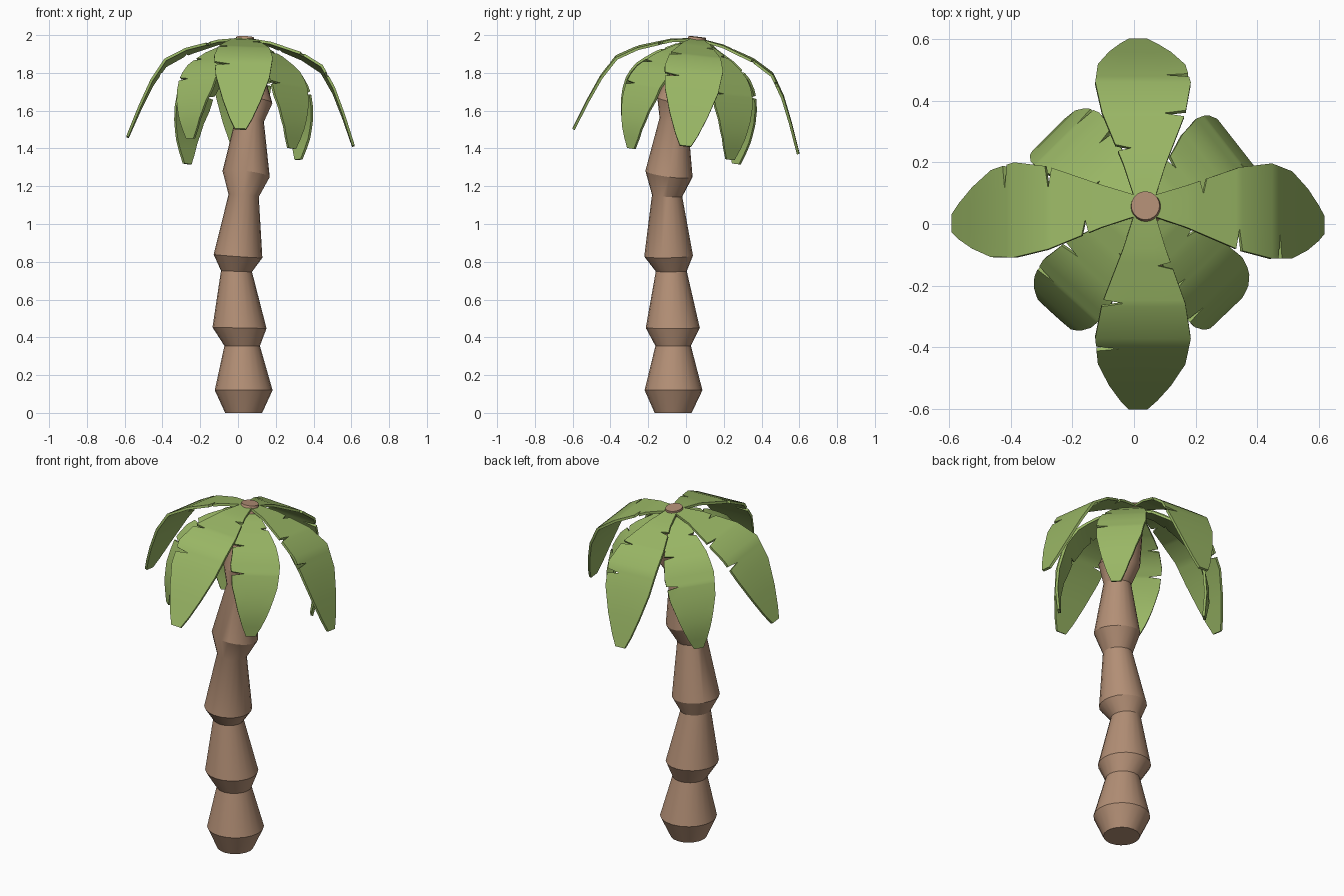
import bpy, bmesh, math
from mathutils import Matrix, Vector

if "Cube" in bpy.data.objects:
    bpy.data.objects.remove(bpy.data.objects["Cube"])


def material(name, rgb):
    m = bpy.data.materials.new(name)
    m.diffuse_color = (*rgb, 1)
    m.use_nodes = True
    m.node_tree.nodes["Principled BSDF"].inputs["Base Color"].default_value = m.diffuse_color
    return m


bark = material("bark brown", (0.45, 0.275, 0.18))
green = material("leaf green", (0.32, 0.47, 0.13))


def finish(bm, name, mat):
    bmesh.ops.recalc_face_normals(bm, faces=bm.faces)
    me = bpy.data.meshes.new(name)
    bm.to_mesh(me)
    bm.free()
    ob = bpy.data.objects.new(name, me)
    bpy.context.collection.objects.link(ob)
    me.materials.append(mat)
    bpy.ops.object.select_all(action='DESELECT')
    ob.select_set(True)
    bpy.context.view_layer.objects.active = ob
    bpy.ops.object.shade_smooth_by_angle(angle=math.radians(30))
    return ob


# Trunk: leaning stack of flared segments (x, y, z, radius, slope x, slope y)
RINGS = [
    (0.03, -0.068, 0.0, 0.098, 0, 0),
    (0.03, -0.066, 0.12, 0.153, 0, 0),
    (0.022, -0.068, 0.355, 0.094, 0, 0),
    (0.008, -0.07, 0.45, 0.143, -0.02, 0),
    (-0.008, -0.078, 0.75, 0.082, -0.04, 0.01),
    (0.0, -0.092, 0.83, 0.129, -0.07, 0.02),
    (0.03, -0.10, 1.15, 0.08, -0.08, -0.06),
    (0.043, -0.09, 1.265, 0.125, -0.13, -0.13),
    (0.062, -0.065, 1.55, 0.075, -0.12, -0.16),
    (0.07, -0.04, 1.65, 0.112, -0.1, -0.18),
    (0.037, 0.06, 1.99, 0.046, -0.04, -0.11),
]
SIDES = 20
bm = bmesh.new()
loops = []
for x, y, z, r, sx, sy in RINGS:
    ring = []
    for i in range(SIDES):
        a = 2 * math.pi * i / SIDES
        dx, dy = r * math.cos(a), r * math.sin(a)
        ring.append(bm.verts.new((x + dx, y + dy, z + dx * sx + dy * sy)))
    loops.append(ring)
for lo, hi in zip(loops, loops[1:]):
    for i in range(SIDES):
        j = (i + 1) % SIDES
        bm.faces.new((lo[i], lo[j], hi[j], hi[i]))
bm.faces.new(loops[0])
bm.faces.new(loops[-1])
finish(bm, "trunk", bark)

# Leaf side profiles (distance out, height) and half width along the length
LONG = [(0.0, 0), (0.14, -0.022), (0.31, -0.08), (0.42, -0.145),
        (0.49, -0.26), (0.545, -0.39), (0.605, -0.55)]
STEEP = [(0.0, -0.02), (0.1, -0.045), (0.2, -0.10), (0.3, -0.18), (0.36, -0.27),
         (0.40, -0.40), (0.41, -0.50), (0.40, -0.61)]
WIDTH = [(0, 0.025), (0.16, 0.07), (0.36, 0.135), (0.5, 0.155), (0.65, 0.142),
         (0.81, 0.10), (0.93, 0.06), (1, 0.03)]
NOTCHES = [(0.22, -1), (0.36, 1), (0.56, 1)]   # position, side
CROWN = (Matrix.Translation((0.035, 0.06, 1.985))
         @ Matrix.Rotation(-0.11, 4, 'X') @ Matrix.Rotation(0.04, 4, 'Y'))


def lerp(table, t):
    for a, b in zip(table, table[1:]):
        if t <= b[0] + 1e-9:
            f = (t - a[0]) / (b[0] - a[0])
            return [p + (q - p) * f for p, q in zip(a[1:], b[1:])]
    return table[-1][1:]


def leaf(name, profile, angle, wide=1.0, drop=1.0):
    # profile indexed by fraction of arc length
    lens = [0]
    for a, b in zip(profile, profile[1:]):
        lens.append(lens[-1] + math.dist(a, b))
    path = [(s / lens[-1], *p) for s, p in zip(lens, profile)]
    cuts = [(p + d, side if d == 0 else 0) for p, side in NOTCHES for d in (-0.013, 0, 0.013)]
    stations = cuts + [(p[0], 0) for p in path + WIDTH[1:-1]
                       if all(abs(p[0] - c[0]) > 0.02 for c in NOTCHES)]
    stations.sort()
    clean = [stations[0]]
    for s in stations[1:]:
        if s[0] - clean[-1][0] > 0.005:
            clean.append(s)
    bm = bmesh.new()
    rows = []
    for t, cut in clean:
        d, z = lerp(path, t)
        w = lerp(WIDTH, t)[0] * wide
        cols = [-1, -0.42, 0.42, 1]
        if cut:
            cols[0 if cut < 0 else 3] = 0.48 * cut
        # outward is +x, so the right-hand side is -y
        rows.append([bm.verts.new((d, -c * w, z * drop)) for c in cols])
    for a, b in zip(rows, rows[1:]):
        for i in range(3):
            bm.faces.new((a[i], b[i], b[i + 1], a[i + 1]))
    bmesh.ops.recalc_face_normals(bm, faces=bm.faces)
    bmesh.ops.solidify(bm, geom=bm.faces[:], thickness=0.014)
    bm.transform(CROWN @ Matrix.Rotation(math.radians(angle), 4, 'Z'))
    finish(bm, name, green)


# Crown: four long leaves and four steeper ones between them
for side, angle in (("right", 0), ("back", 90), ("left", 180), ("front", 270)):
    leaf(f"long_leaf_{side}", LONG, angle)
for side, angle, drop in (("back_right", 38, 1.0), ("back_left", 135, 1.07),
                          ("front_left", 228, 0.95), ("front_right", 314, 1.0)):
    leaf(f"steep_leaf_{side}", STEEP, angle, 0.87, drop)
